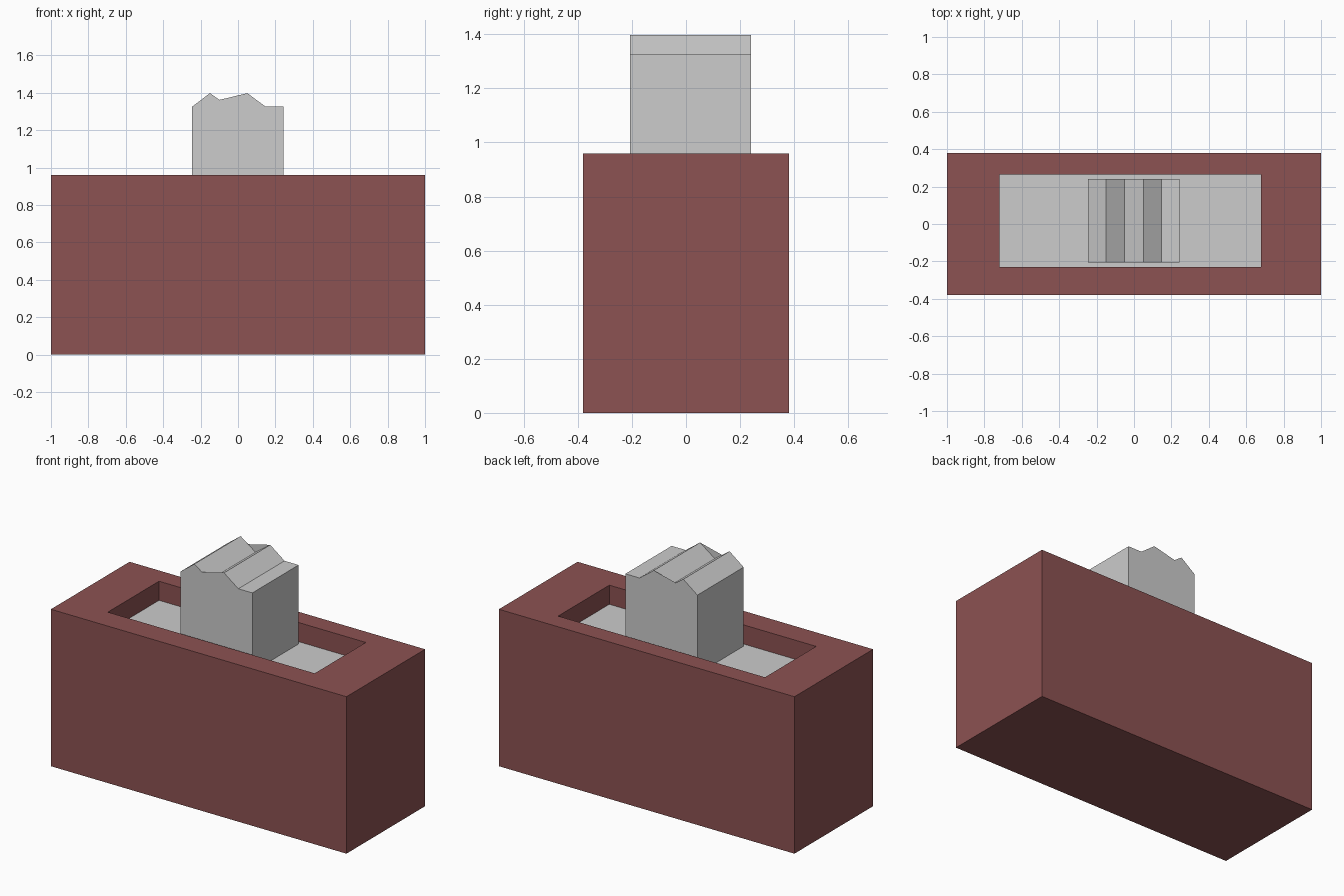
import bpy
import bmesh

cube = bpy.data.objects.get("Cube")
if cube:
    bpy.data.objects.remove(cube, do_unlink=True)


def material(name, rgb):
    mat = bpy.data.materials.new(name)
    mat.use_nodes = True
    mat.diffuse_color = (*rgb, 1)
    mat.node_tree.nodes["Principled BSDF"].inputs["Base Color"].default_value = (*rgb, 1)
    return mat


def finish(name, bm, mats):
    mesh = bpy.data.meshes.new(name)
    bm.to_mesh(mesh)
    bm.free()
    for mat in mats:
        mesh.materials.append(mat)
    obj = bpy.data.objects.new(name, mesh)
    bpy.context.collection.objects.link(obj)
    return obj


RED = material("brick red", (0.262, 0.084, 0.084))
GREY = material("light grey", (0.604, 0.604, 0.604))

HEIGHT = 0.96
FLOOR = 0.843

# Trough: rectangular rings run up the outside, over the rim and down the recess
bm = bmesh.new()
outer = (-1.0, 1.0, -0.38, 0.38)
inner = (-0.72, 0.68, -0.23, 0.265)
rings = []
for (x0, x1, y0, y1), z in ((outer, 0), (outer, HEIGHT), (inner, HEIGHT), (inner, FLOOR)):
    corners = ((x0, y0), (x1, y0), (x1, y1), (x0, y1))
    rings.append([bm.verts.new((x, y, z)) for x, y in corners])
for low, high in zip(rings, rings[1:]):
    for i in range(4):
        j = (i + 1) % 4
        bm.faces.new((low[i], low[j], high[j], high[i]))
bm.faces.new(rings[0][::-1])
bm.faces.new(rings[-1]).material_index = 1  # grey recess floor
finish("trough", bm, (RED, GREY))

# Ridged block: zigzag roof and walls swept from front to back
LEFT, RIGHT, EAVE, PEAK = -0.245, 0.242, 1.326, 1.398
profile = [(LEFT, FLOOR), (LEFT, EAVE), (-0.15, PEAK), (-0.05, EAVE),
           (0.05, PEAK), (0.147, EAVE), (RIGHT, EAVE), (RIGHT, FLOOR)]
Y_FRONT, Y_BACK = -0.207, 0.24
bm = bmesh.new()
front = [bm.verts.new((x, Y_FRONT, z)) for x, z in profile]
back = [bm.verts.new((x, Y_BACK, z)) for x, z in profile]
for i in range(len(profile)):
    j = (i + 1) % len(profile)
    bm.faces.new((front[i], back[i], back[j], front[j]))

# End faces stand higher than the roof valley, as a shallow notch between the peaks
notch = (-0.099, 1.362)
for ring, y, flip in ((front, Y_FRONT, True), (back, Y_BACK, False)):
    end = ring[:3] + [bm.verts.new((notch[0], y, notch[1]))] + ring[4:]
    bm.faces.new(end[::-1] if flip else end)
finish("ridged_block", bm, (GREY,))
